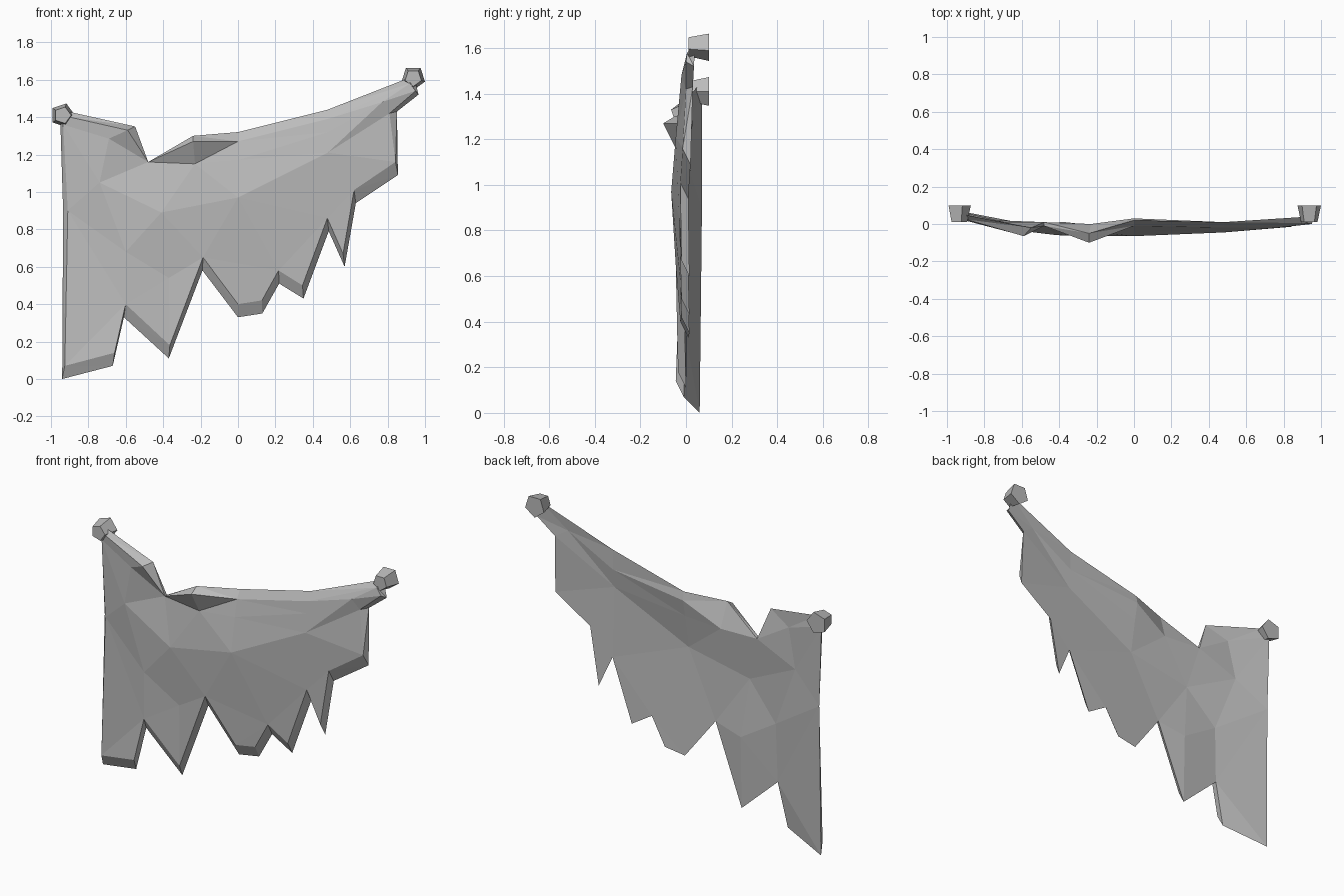
import bpy, bmesh, math
from mathutils import Vector
from mathutils.geometry import delaunay_2d_cdt

cube = bpy.data.objects.get("Cube")
if cube:
    bpy.data.objects.remove(cube)

GREY = (0.5, 0.5, 0.5, 1)
grey = bpy.data.materials.new("plain grey")
grey.use_nodes = True
grey.diffuse_color = GREY
grey.node_tree.nodes["Principled BSDF"].inputs["Base Color"].default_value = GREY

# Torn hem of the back layer, left to right (x, y, z)
hem = [(-.94, .06, 0), (-.67, -.01, .07), (-.61, 0, .33), (-.37, 0, .11),
       (-.19, -.01, .58), (0, .01, .33), (.13, .015, .35), (.22, .01, .51),
       (.35, .015, .43), (.485, .005, .79), (.57, .015, .6), (.63, .01, .94),
       (.855, .02, 1.09)]

# Sides and top edge, from right to left: back layer and front layer
back_rim = [(.85, .03, 1.43), (.965, .035, 1.52), (.94, .04, 1.62), (.48, .01, 1.44),
            (0, .02, 1.32), (-.24, -.05, 1.3), (-.48, .01, 1.16), (-.55, -.02, 1.35),
            (-.91, .05, 1.43), (-.95, .07, 1.38), (-.935, .07, .9)]
front_rim = [(.81, 0, 1.42), (.95, 0, 1.54), (.92, .005, 1.58), (.48, -.02, 1.39),
             (0, -.01, 1.27), (-.24, -.1, 1.27), (-.48, -.01, 1.16), (-.59, -.065, 1.33),
             (-.9, .025, 1.4), (-.935, .04, 1.36), (-.91, .04, .9)]

# Fold lines that crease the sheet
folds = [
    [(-.74, -.02, 1.05), (-.41, -.06, .89), (0, -.065, .97), (.48, -.045, 1.21), (.77, -.02, 1.48)],
    [(0, -.03, 1.17), (.48, -.03, 1.32)],
    [(-.69, -.03, 1.285), (-.48, -.01, 1.16), (-.23, -.04, 1.15), (0, -.01, 1.27)],
    [(-.74, -.02, 1.05), (-.6, -.035, .68)],
    [(-.41, -.06, .89), (-.37, -.03, .54)],
]


def add_layer(bm, outline, shift):
    """Fill an outline creased by the fold lines; return its rim vertices."""
    pts = [Vector(p) for p in outline]
    count = len(pts)
    edges = []
    for fold in folds:
        start = len(pts)
        pts += [Vector(p) + Vector((0, shift, 0)) for p in fold]
        edges += [(i, i + 1) for i in range(start, len(pts) - 1)]
    flat = [Vector((p.x, p.z)) for p in pts]
    out, _, faces, origin, _, _ = delaunay_2d_cdt(flat, edges, [list(range(count))], 1, 1e-4)
    rim, verts = {}, []
    for co, ids in zip(out, origin):
        first = min(ids) if ids else 0
        v = bm.verts.new((co.x, pts[first].y, co.y))
        verts.append(v)
        for i in ids:
            rim[i] = v
    for f in faces:
        bm.faces.new([verts[i] for i in f])
    return [rim[i] for i in range(count)]


# Cloth: two creased layers joined by a sloping rim
bm = bmesh.new()
front_hem = [(x * .985, y - .035, z + .07) for x, y, z in hem]
front = add_layer(bm, front_hem + front_rim, 0)
back = add_layer(bm, hem + back_rim, .04)
for i in range(len(front)):
    j = (i + 1) % len(front)
    bm.faces.new((front[i], front[j], back[j], back[i]))
bmesh.ops.triangulate(bm, faces=[f for f in bm.faces if len(f.verts) > 3])
bmesh.ops.recalc_face_normals(bm, faces=bm.faces)
mesh = bpy.data.meshes.new("torn_cloth")
bm.to_mesh(mesh)
bm.free()
mesh.materials.append(grey)
cloth = bpy.data.objects.new("torn_cloth", mesh)
bpy.context.collection.objects.link(cloth)


# Pegs: five-sided tapered studs holding the upper corners
def add_peg(name, x, z, spin):
    bpy.ops.mesh.primitive_cone_add(vertices=5, radius1=.066, radius2=.046, depth=.09,
                                    location=(x, .055, z),
                                    rotation=(math.pi / 2, math.radians(spin), 0))
    peg = bpy.context.object
    peg.name = name
    peg.data.materials.append(grey)


add_peg("right_peg", -.938, 1.41, 18)
add_peg("left_peg", .937, 1.61, 36)
